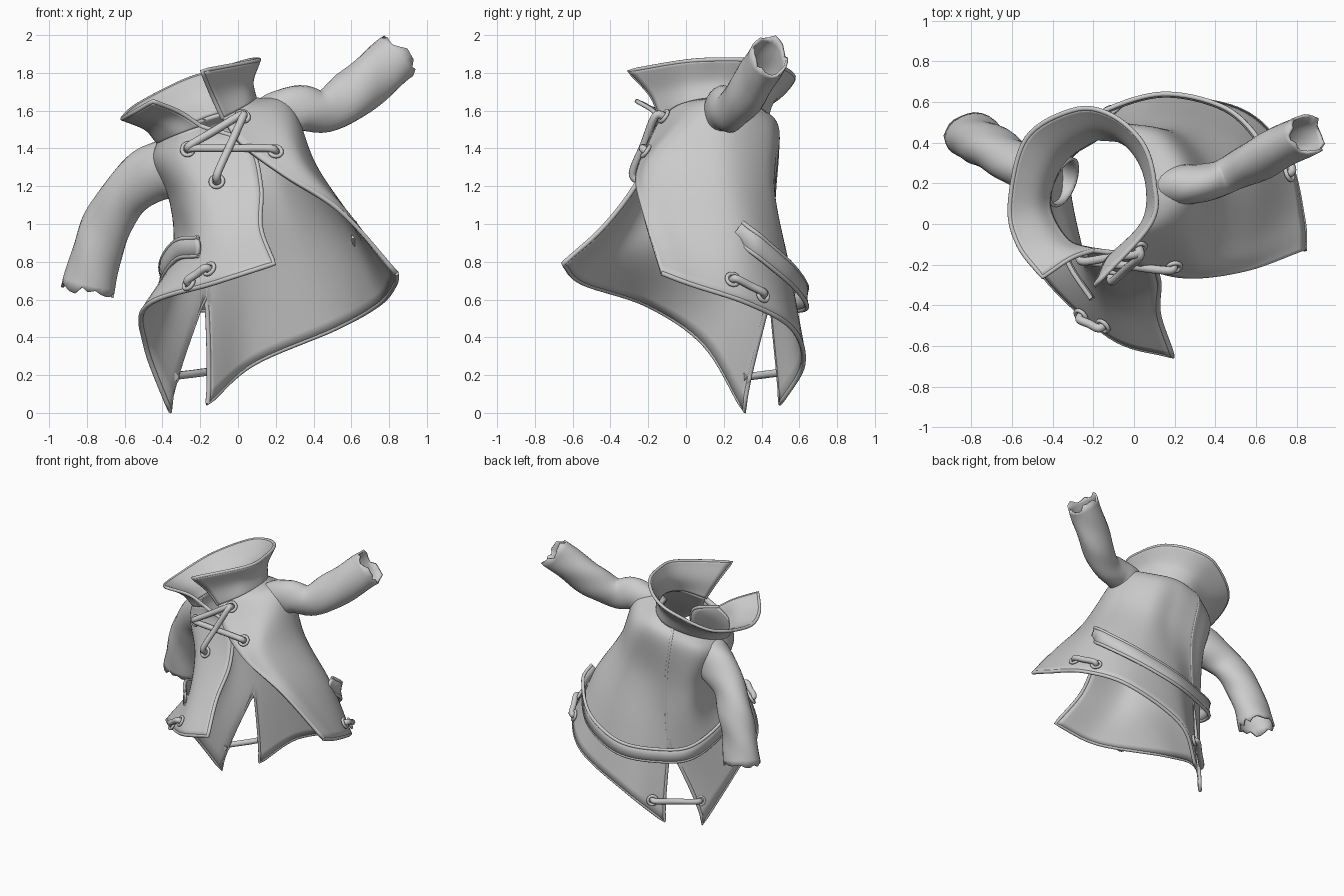
import bpy, bmesh, math, random
from mathutils import Vector as V

if "Cube" in bpy.data.objects:
    bpy.data.objects.remove(bpy.data.objects["Cube"])

random.seed(4)


def spline(pts, n):
    """Catmull-Rom through pts, n steps per span."""
    p = [V(q) for q in pts]
    p = [2 * p[0] - p[1]] + p + [2 * p[-1] - p[-2]]
    out = []
    for i in range(1, len(p) - 2):
        a, b, c, d = p[i - 1:i + 3]
        for k in range(n):
            t = k / n
            out.append(0.5 * (2 * b + (c - a) * t + (2 * a - 5 * b + 4 * c - d) * t * t
                              + (3 * b - a - 3 * c + d) * t ** 3))
    return out + [p[-2].copy()]


def surface(cols, nu=8, nv=8):
    """Smooth grid through control columns; result[row][column]."""
    fine = [spline(c, nv) for c in cols]
    return [spline(row, nu) for row in zip(*fine)]


def mesh_from_grids(name, grids, thick=0.022):
    bm = bmesh.new()
    for g in grids:
        vs = [[bm.verts.new(p) for p in row] for row in g]
        for r0, r1 in zip(vs, vs[1:]):
            for i in range(len(r0) - 1):
                bm.faces.new((r0[i], r0[i + 1], r1[i + 1], r1[i]))
    bmesh.ops.remove_doubles(bm, verts=bm.verts, dist=0.0008)
    bmesh.ops.recalc_face_normals(bm, faces=bm.faces)
    me = bpy.data.meshes.new(name)
    bm.to_mesh(me)
    bm.free()
    ob = bpy.data.objects.new(name, me)
    bpy.context.collection.objects.link(ob)
    m = ob.modifiers.new("cloth", 'SOLIDIFY')
    m.thickness, m.offset = thick, 0
    bpy.context.view_layer.objects.active = ob
    ob.select_set(True)
    bpy.ops.object.shade_smooth_by_angle(angle=math.radians(50))
    ob.select_set(False)
    return ob


def cord(name, pts, r):
    cu = bpy.data.curves.new(name, 'CURVE')
    cu.dimensions, cu.bevel_depth, cu.bevel_resolution, cu.use_fill_caps = '3D', r, 3, True
    s = cu.splines.new('POLY')
    s.points.add(len(pts) - 1)
    for sp, p in zip(s.points, pts):
        sp.co = (*p, 1)
    ob = bpy.data.objects.new(name, cu)
    bpy.context.collection.objects.link(ob)
    return ob


# Coat body: columns run neck -> shoulder -> chest -> waist -> hem
slit = [(-.18, .42, 1.56), (-.2, .48, 1.45), (-.15, .46, 1.1), (-.17, .45, .62)]
left = [
    [(-.2, -.13, 1.52), (.05, -.17, 1.42), (.12, -.27, 1.2), (.12, -.44, .98), (.19, -.65, .79)],
    [(-.33, -.08, 1.47), (-.3, -.12, 1.36), (-.2, -.22, 1.15), (-.16, -.36, .9), (-.12, -.55, .69)],
    [(-.42, .1, 1.43), (-.43, .1, 1.32), (-.33, .05, 1.12), (-.29, -.08, .88), (-.48, -.2, .57)],
    [(-.35, .3, 1.48), (-.4, .36, 1.38), (-.33, .36, 1.1), (-.34, .3, .78), (-.49, .1, .36)],
    slit + [(-.36, .31, .01)],
]
right = [
    slit + [(-.16, .5, .05)],
    [(-.05, .4, 1.6), (-.02, .48, 1.5), (.05, .46, 1.15), (.08, .54, .72), (.08, .62, .26)],
    [(.04, .3, 1.64), (.15, .42, 1.53), (.25, .43, 1.2), (.38, .49, .85), (.52, .56, .45)],
    [(.09, .15, 1.66), (.27, .2, 1.62), (.4, .2, 1.3), (.6, .28, .95), (.75, .33, .58)],
    [(.05, -.02, 1.63), (.22, 0, 1.57), (.35, -.15, 1.32), (.58, -.1, 1.05), (.83, .03, .68)],
    [(-.08, -.13, 1.56), (.02, -.2, 1.42), (.25, -.26, 1.25), (.55, -.23, 1.06), (.84, -.13, .74)],
]
gl, gr = surface(left), surface(right)
cut = 24
for i, (a, b) in enumerate(zip(gl, gr)):        # close the back seam, open the tail slit
    if i <= cut:
        a[-1] = b[0] = (a[-1] + b[0]) / 2
    else:
        open_ = .03 * math.sin(math.pi * min(1, (i - cut) / 8)) ** .5 if i < 32 else 0
        a[-1] = a[-1] + V((-open_, -open_ * .7, 0))
        b[0] = b[0] + V((open_ * .4, open_ * .2, 0))
body = mesh_from_grids("coat_body", [gl, gr])

# Rolled hems along front edges, bottom and tail slit
cord("left_hem", [r[0] for r in gl] + gl[-1][1:] + [r[-1] for r in gl[cut:-1]][::-1], .013)
cord("right_hem", [r[0] for r in gr] + gr[-1][1:] , .013)
cord("slit_hem", [r[0] for r in gr[cut:]], .013)

# Flared collar, standing on the neckline
rim = [(-.45, -.26, 1.65), (-.57, -.1, 1.58), (-.61, .1, 1.56), (-.53, .42, 1.63), (-.3, .56, 1.75),
       (-.12, .54, 1.81), (.04, .4, 1.86), (.1, .2, 1.87), (.08, 0, 1.86), (-.19, -.3, 1.81)]
neck = [c[0] for c in left] + [c[0] for c in right[1:]]
collar_cols = []
for a, b in zip(neck, rim):
    a, b = V(a), V(b)
    mid = a.lerp(b, .45) + .025 * (V((-.18, .12, 1.7)) - a).normalized()
    collar_cols.append([a, mid, b])
gc = surface(collar_cols)
mesh_from_grids("collar", [gc])
cord("collar_hem", [r[0] for r in gc] + gc[-1][1:] + [r[-1] for r in gc[:-1]][::-1], .012)


# Sleeves with torn cuffs
def sleeve(name, path, radii, flat, n=24):
    c = spline(path, 6)
    rr = [q.x for q in spline([(r, 0, 0) for r in radii], 6)]
    grid = []
    for i, p in enumerate(c):
        t = (c[min(i + 1, len(c) - 1)] - c[max(i - 1, 0)]).normalized()
        s1 = t.cross(V((0, 1, 0))).normalized()
        s2 = t.cross(s1)
        row = []
        for k in range(n):
            a = 2 * math.pi * k / n
            torn = random.uniform(-.02, .03) if i == len(c) - 1 else 0
            r = rr[i] * (1 + .03 * math.sin(3 * a + i * .6))
            row.append(p + s1 * r * math.cos(a) + s2 * r * flat * math.sin(a) + t * torn)
        grid.append(row + [row[0].copy()])
    return mesh_from_grids(name, [grid], .015)


sleeve("raised_sleeve", [(.12, .17, 1.52), (.22, .19, 1.58), (.33, .2, 1.61), (.46, .24, 1.6), (.6, .31, 1.68),
                         (.73, .38, 1.79), (.85, .44, 1.89)], [.1, .12, .115, .105, .125, .125, .125], .76)
sleeve("lowered_sleeve", [(-.34, .2, 1.31), (-.46, .25, 1.26), (-.6, .31, 1.15), (-.69, .37, 1.0),
                          (-.75, .4, .84), (-.79, .43, .66)], [.15, .145, .12, .125, .125, .135], .82)

# Half belt hanging round the back
belt = spline([(-.21, -.37, .88), (-.33, -.18, .86), (-.41, .1, .73), (-.35, .42, .62), (-.14, .56, .59),
               (.15, .64, .61), (.45, .57, .72), (.62, .4, .87), (.615, .27, .97)], 8)
rows = [[], [], []]
for i, p in enumerate(belt):
    t = (belt[min(i + 1, len(belt) - 1)] - belt[max(i - 1, 0)]).normalized()
    out = t.cross(V((0, 0, 1))).normalized()
    up = out.cross(t)
    for row, h in zip(rows, (-1, 0, 1)):
        row.append(p + up * .048 * h + out * (.008 if h == 0 else 0))
mesh_from_grids("half_belt", [rows], .02)
for row, nm in ((rows[0], "lower"), (rows[2], "upper")):
    cord(f"belt_{nm}_edge", row, .012)

# Laces through eyelets, snapped to the cloth
bpy.context.view_layer.update()


def eyelet(p, facing):
    ok, loc, nrm, _ = body.closest_point_on_mesh(V(p))
    nrm = nrm if nrm.dot(V(facing)) > 0 else -nrm
    loc = loc + nrm * .014
    bpy.ops.mesh.primitive_torus_add(major_radius=.033, minor_radius=.011, major_segments=20,
                                     minor_segments=8, location=loc,
                                     rotation=nrm.to_track_quat('Z', 'Y').to_euler())
    bpy.context.object.name = "eyelet"
    bpy.ops.object.shade_smooth()
    return loc, nrm


def lace(a, b, lift=.022):
    (p, n), (q, m) = a, b
    cord("lace", spline([p - n * .015, p + n * lift + (q - p) * .07, (p + q) / 2 + (n + m) * lift * .5,
                         q + m * lift + (p - q) * .07, q - m * .015], 6), .021)


front = (0, -1, 0)
a, b, c, d = [eyelet(p, front) for p in
              ((-.27, -.17, 1.4), (.04, -.16, 1.6), (.2, -.22, 1.39), (-.11, -.24, 1.22))]
lace(a, b, .035)
lace(a, c, .025)
lace(d, b, .045)
for p, q, f in (((-.28, -.47, .7), (-.15, -.5, .76), (-.4, -.9, 0)),
                ((.77, .25, .71), (.71, .42, .63), (.9, .4, 0)),
                ((-.33, .3, .19), (-.09, .55, .22), (-.3, .9, 0))):
    lace(eyelet(p, f), eyelet(q, f))
